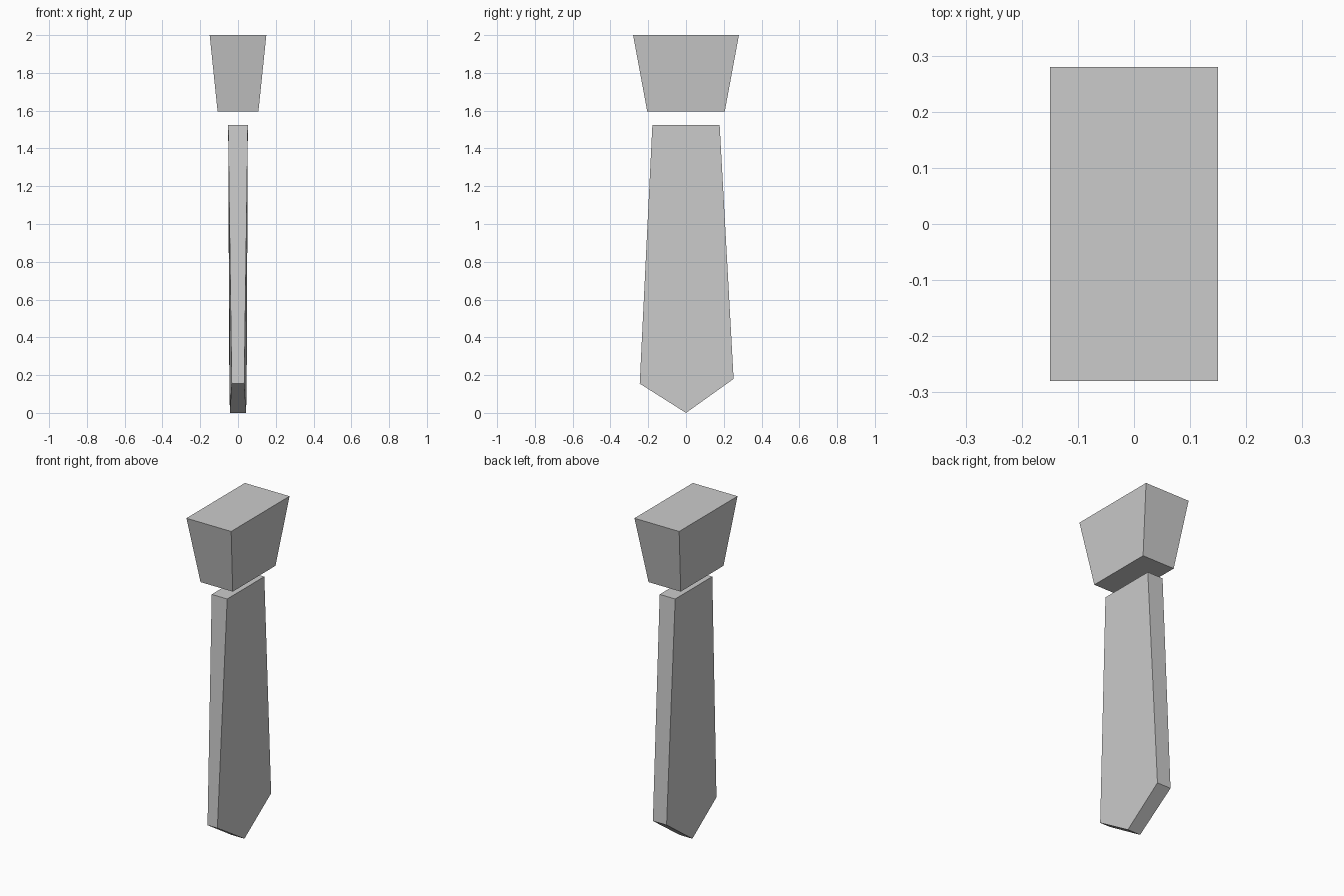
import bpy

if "Cube" in bpy.data.objects:
    bpy.data.objects.remove(bpy.data.objects["Cube"])


def make_object(name, verts, faces):
    mesh = bpy.data.meshes.new(name)
    mesh.from_pydata(verts, [], faces)
    mesh.update()
    obj = bpy.data.objects.new(name, mesh)
    bpy.context.collection.objects.link(obj)
    return obj


def plate(name, outline):
    """Closed solid mirrored in x; outline holds (y, z, half thickness), counter-clockwise from +x."""
    n = len(outline)
    verts = [(s * t, y, z) for s in (1, -1) for y, z, t in outline]
    faces = [list(range(n)), list(range(2 * n - 1, n - 1, -1))]
    for i in range(n):
        j = (i + 1) % n
        faces.append([i, n + i, n + j, j])
    return make_object(name, verts, faces)


# Knot: tapered block, wider at the top
plate("tie_knot", [(-0.205, 1.595, 0.108), (0.205, 1.595, 0.108),
                   (0.28, 2.0, 0.15), (-0.28, 2.0, 0.15)])

# Blade: long hanging piece, slightly uneven lower corners and a pointed tip
plate("tie_blade", [(0.0, 0.0, 0.043), (0.252, 0.18, 0.046), (0.178, 1.525, 0.052),
                    (-0.178, 1.525, 0.052), (-0.245, 0.155, 0.033)])
